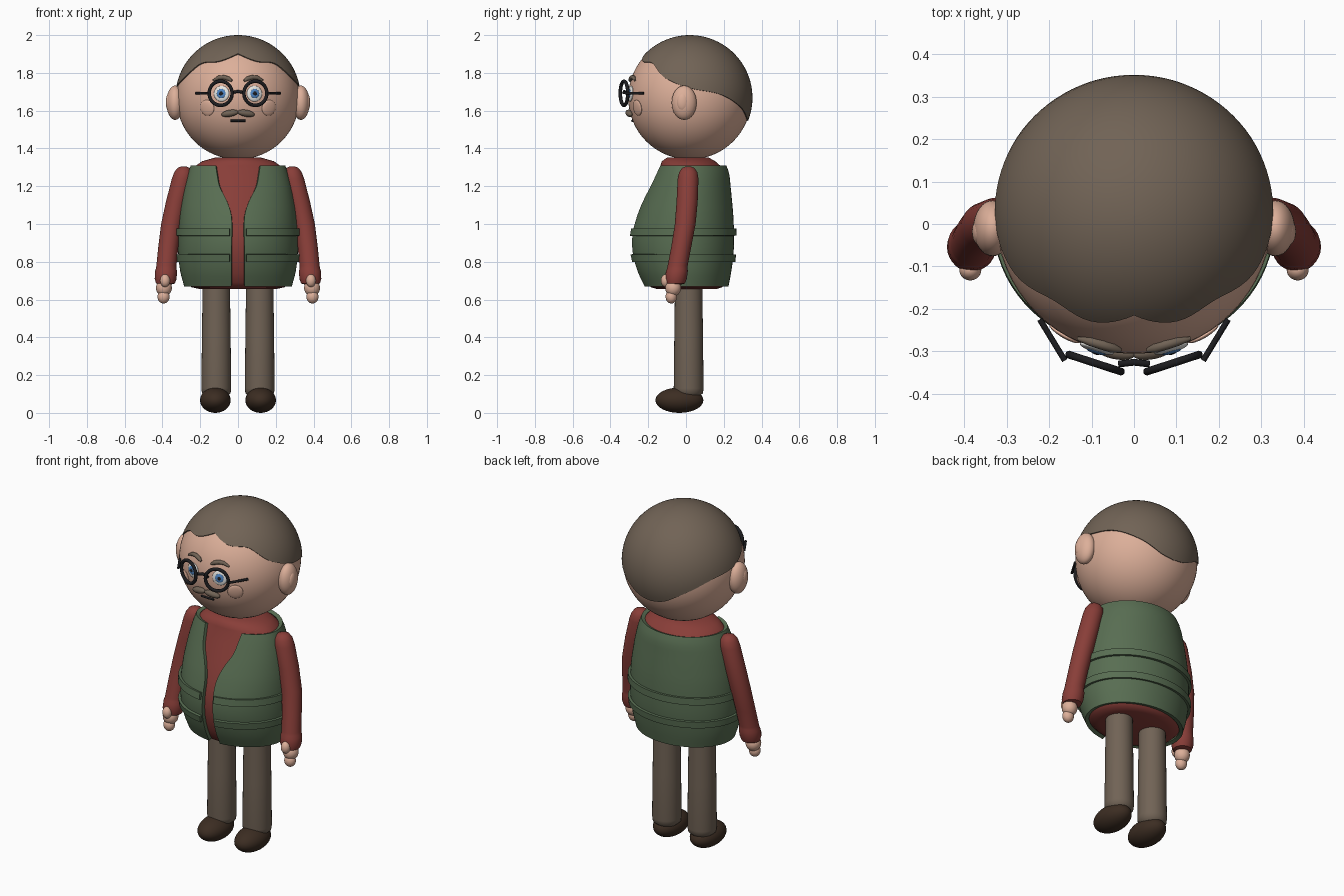
import bpy, bmesh, math
from mathutils import Vector, Matrix

if "Cube" in bpy.data.objects:
    bpy.data.objects.remove(bpy.data.objects["Cube"])

def material(name, r, g, b):
    m = bpy.data.materials.new(name)
    m.diffuse_color = (r, g, b, 1)
    m.use_nodes = True
    m.node_tree.nodes["Principled BSDF"].inputs["Base Color"].default_value = m.diffuse_color
    return m

SKIN = material("skin", .72, .43, .32)
HAIR = material("grey_brown", .165, .125, .092)
GREEN = material("vest_green", .098, .155, .085)
RED = material("shirt_red", .25, .048, .040)
SHOE = material("shoe_brown", .045, .026, .016)
BLACK = material("black", .012, .012, .014)
WHITE = material("eye_white", .85, .85, .82)
BLUE = material("iris_blue", .08, .24, .55)

def finish(ob, mat, angle=40):
    ob.data.materials.append(mat)
    bpy.ops.object.select_all(action='DESELECT')
    ob.select_set(True)
    bpy.context.view_layer.objects.active = ob
    for m in list(ob.modifiers):
        bpy.ops.object.modifier_apply(modifier=m.name)
    bpy.ops.object.shade_smooth_by_angle(angle=math.radians(angle))
    return ob

def from_bm(name, bm):
    me = bpy.data.meshes.new(name)
    bm.to_mesh(me)
    bm.free()
    ob = bpy.data.objects.new(name, me)
    bpy.context.collection.objects.link(ob)
    return ob

def ball(name, loc, size, mat, rot=None, seg=32):
    bm = bmesh.new()
    bmesh.ops.create_uvsphere(bm, u_segments=seg, v_segments=seg // 2, radius=1)
    m = Matrix.Translation(loc) @ (rot or Matrix()) @ Matrix.Diagonal((*size, 1))
    bmesh.ops.transform(bm, matrix=m, verts=bm.verts)
    return finish(from_bm(name, bm), mat, 180)

def skin_rows(bm, rows, closed):
    vs = [[bm.verts.new(p) for p in r] for r in rows]
    n = len(rows[0])
    for a, b in zip(vs, vs[1:]):
        for i in range(n if closed else n - 1):
            j = (i + 1) % n
            bm.faces.new((a[i], a[j], b[j], b[i]))
    return vs

def loft(name, rows, mat, n=40):
    """rows: z, centre x, centre y, half width, front depth, back depth"""
    pts = []
    for z, cx, cy, w, f, b in rows:
        ring = []
        for i in range(n):
            t = 2 * math.pi * i / n
            c = math.cos(t)
            ring.append((cx + w * math.sin(t), cy - (f if c > 0 else b) * c, z))
        pts.append(ring)
    bm = bmesh.new()
    vs = skin_rows(bm, pts, True)
    bm.faces.new(vs[-1])
    bm.faces.new(vs[0][::-1])
    return finish(from_bm(name, bm), mat)

def tube(name, pts, r, mat, radii=None):
    cu = bpy.data.curves.new(name, 'CURVE')
    cu.dimensions = '3D'
    cu.bevel_depth, cu.bevel_resolution, cu.use_fill_caps = r, 3, True
    sp = cu.splines.new('POLY')
    sp.points.add(len(pts) - 1)
    for i, p in enumerate(pts):
        sp.points[i].co = (*p, 1)
        sp.points[i].radius = radii[i] if radii else 1
    tmp = bpy.data.objects.new(name, cu)
    me = bpy.data.meshes.new_from_object(tmp)
    bpy.data.objects.remove(tmp)
    me.materials.clear()
    ob = bpy.data.objects.new(name, me)
    bpy.context.collection.objects.link(ob)
    return finish(ob, mat)

def lerp(table, x):
    """smooth (Catmull-Rom) lookup in a table of (key, value, ...)"""
    x = min(max(x, table[0][0]), table[-1][0])
    i = max(k for k in range(len(table) - 1) if table[k][0] <= x)
    p0, p1 = table[max(i - 1, 0)], table[i]
    p2, p3 = table[i + 1], table[min(i + 2, len(table) - 1)]
    h = p2[0] - p1[0]
    t = (x - p1[0]) / h
    out = []
    for k in range(1, len(p1)):
        m1 = (p2[k] - p0[k]) / (p2[0] - p0[0]) * h
        m2 = (p3[k] - p1[k]) / (p3[0] - p1[0]) * h
        out.append((2*t**3 - 3*t*t + 1) * p1[k] + (t**3 - 2*t*t + t) * m1
                   + (3*t*t - 2*t**3) * p2[k] + (t**3 - t*t) * m2)
    return out

# Head
C, R = Vector((0, .02, 1.668)), .326
ball("head", C, (R, R, R), SKIN, seg=64)

def on_head(x, z, lift=0):
    """point on the face plus rotation that turns local -y outwards"""
    d = Vector((x, -math.sqrt(R*R - x*x - (z - C.z)**2), z - C.z)).normalized()
    return C + d * (R + lift), (-d).to_track_quat('Y', 'Z').to_matrix().to_4x4()

# Hair cap: sphere shell ending at a wavy hairline (angle from front, height)
LINE = [(0, 1.902), (22, 1.862), (45, 1.85), (65, 1.775), (90, 1.72),
        (119, 1.687), (145, 1.62), (165, 1.56), (180, 1.545)]
RH, N, K = .332, 96, 24
cols = []
for k in range(K + 2):
    ring = []
    for i in range(N):
        a = 360 * i / N
        z = lerp(LINE, a if a <= 180 else 360 - a)[0]
        th = math.acos((z - C.z) / RH) * max(min(k, K) / K, .002)
        r = RH if k <= K else R - .008
        t = math.radians(a)
        ring.append(C + r * Vector((math.sin(th) * math.sin(t),
                                    -math.sin(th) * math.cos(t), math.cos(th))))
    cols.append(ring)
bm = bmesh.new()
tops = skin_rows(bm, cols[::-1], True)
bm.faces.new(tops[-1])
finish(from_bm("hair", bm), HAIR)

# Vest profile: z, half width, front depth, back depth, half opening
VEST = [(.67, .285, .22, .225, .035), (.75, .306, .258, .240, .035),
        (.85, .317, .284, .252, .035), (.95, .317, .284, .254, .033),
        (1.05, .310, .258, .250, .036), (1.13, .298, .228, .243, .062),
        (1.2, .284, .199, .236, .098), (1.27, .265, .170, .228, .112),
        (1.31, .25, .153, .213, .118)]

def wrap(name, z0, z1, rows, out, thick, opening=None, n=72):
    """open band around the torso with a gap at the front"""
    pts = []
    for j in range(rows + 1):
        z = z0 + (z1 - z0) * j / rows
        w, f, b, o = lerp(VEST, z)
        w, f, b = w + out, f + out, b + out
        t0 = math.asin((opening or o) / w)
        row = []
        for i in range(n + 1):
            t = t0 + (2 * math.pi - 2 * t0) * i / n
            c = math.cos(t)
            row.append((w * math.sin(t), -(f if c > 0 else b) * c, z))
        pts.append(row)
    bm = bmesh.new()
    skin_rows(bm, pts, False)
    ob = from_bm(name, bm)
    m = ob.modifiers.new("thickness", 'SOLIDIFY')
    m.thickness, m.offset = thick, -1
    return finish(ob, GREEN)

wrap("vest", .67, 1.31, 24, 0, .022)
wrap("vest_upper_band", .938, .977, 1, .014, .02, .045)
wrap("vest_lower_band", .80, .838, 1, .014, .02, .045)

# Shirt body inside the vest, rising to the neck
body = [(.655, 0, 0, .20, .15, .16), (.665, 0, 0, .245, .185, .19)]
for k in range(13):
    z = .69 + .05 * k
    w, f, b, o = lerp(VEST, z)
    body.append((z, 0, 0, w - .02, f - .02, b - .02))
body += [(1.31, 0, 0, .222, .135, .18), (1.332, 0, 0, .19, .128, .155),
         (1.352, 0, 0, .12, .10, .12)]
loft("shirt_body", body, RED, 64)

# Arm path: z, x, y, radius
ARM = [(1.305, .288, .012, .012), (1.297, .288, .012, .032), (1.275, .289, .012, .048),
       (1.24, .295, .011, .055), (1.12, .325, .006, .056), (1.0, .352, -.004, .055),
       (.88, .369, -.025, .053), (.78, .379, -.044, .053), (.765, .380, -.046, .054),
       (.75, .381, -.048, .058), (.71, .383, -.054, .058), (.685, .384, -.056, .05),
       (.68, .384, -.056, .03)]

for s, side in ((1, "left"), (-1, "right")):
    # Arms, hands
    loft(side + "_sleeve", [(z, s * x, y, r, r, r) for z, x, y, r in ARM[::-1]], RED, 28)
    ball(side + "_palm", (s * .392, -.068, .662), (.042, .042, .045), SKIN)
    ball(side + "_fingers", (s * .394, -.078, .615), (.032, .03, .036), SKIN)
    ball(side + "_thumb", (s * .386, -.108, .70), (.026, .025, .034), SKIN)
    # Legs and shoes
    loft(side + "_trouser_leg",
         [(z, s * .115, .014, r, r, r) for z, r in
          ((.09, .06), (.105, .076), (.13, .079), (.4, .076), (.70, .072))], HAIR, 32)
    ball(side + "_shoe", (s * .12, -.035, .067), (.081, .127, .067), SHOE)
    # Ears
    ball(side + "_ear", (s * .333, -.01, 1.642), (.046, .066, .091), SKIN)
    ball(side + "_inner_ear", (s * .364, -.018, 1.645), (.018, .032, .048), SKIN)
    # Eyes
    for part, size, lift, thick, mat in (("eye_white", .042, 0, .010, WHITE),
                                         ("iris", .025, .007, .006, BLUE),
                                         ("pupil", .011, .011, .004, BLACK)):
        p, rot = on_head(s * .087, 1.69, lift)
        ball(side + "_" + part, p, (size, thick, size), mat, rot, 24)
    # Cheeks
    p, rot = on_head(s * .163, 1.615)
    ball(side + "_cheek", p, (.042, .010, .042), SKIN, rot)
    # Eyebrows
    brow = [on_head(s * x, z, .006)[0] for x, z in
            ((.032, 1.756), (.05, 1.768), (.075, 1.775), (.10, 1.773), (.13, 1.758))]
    tube(side + "_eyebrow", brow, .012, HAIR, [.5, 1, 1, .9, .4])
    # Moustache half
    p, rot = on_head(s * .042, 1.588, .008)
    ball(side + "_moustache", p, (.047, .018, .018), HAIR,
         rot @ Matrix.Rotation(s * math.radians(10), 4, 'Y'))
    # Spectacle rim, angled with the inner edge forward, and temple bar
    bpy.ops.mesh.primitive_torus_add(
        major_segments=40, minor_segments=10, major_radius=.064, minor_radius=.0095,
        location=(s * .092, -.328, 1.692),
        rotation=(math.pi / 2, 0, s * math.radians(18)))
    rim = bpy.context.object
    rim.name = side + "_spectacle_rim"
    finish(rim, BLACK, 180)
    tube(side + "_temple_bar", [(s * .163, -.322, 1.692), (s * .222, -.225, 1.692)], .007, BLACK)

# Spectacle bridge
tube("spectacle_bridge", [(-.036, -.33, 1.695), (0, -.326, 1.702), (.036, -.33, 1.695)], .008, BLACK)
# Mouth
tube("mouth", [on_head(x, 1.547, .002)[0] for x in (-.04, -.02, 0, .02, .04)], .006, BLACK)
